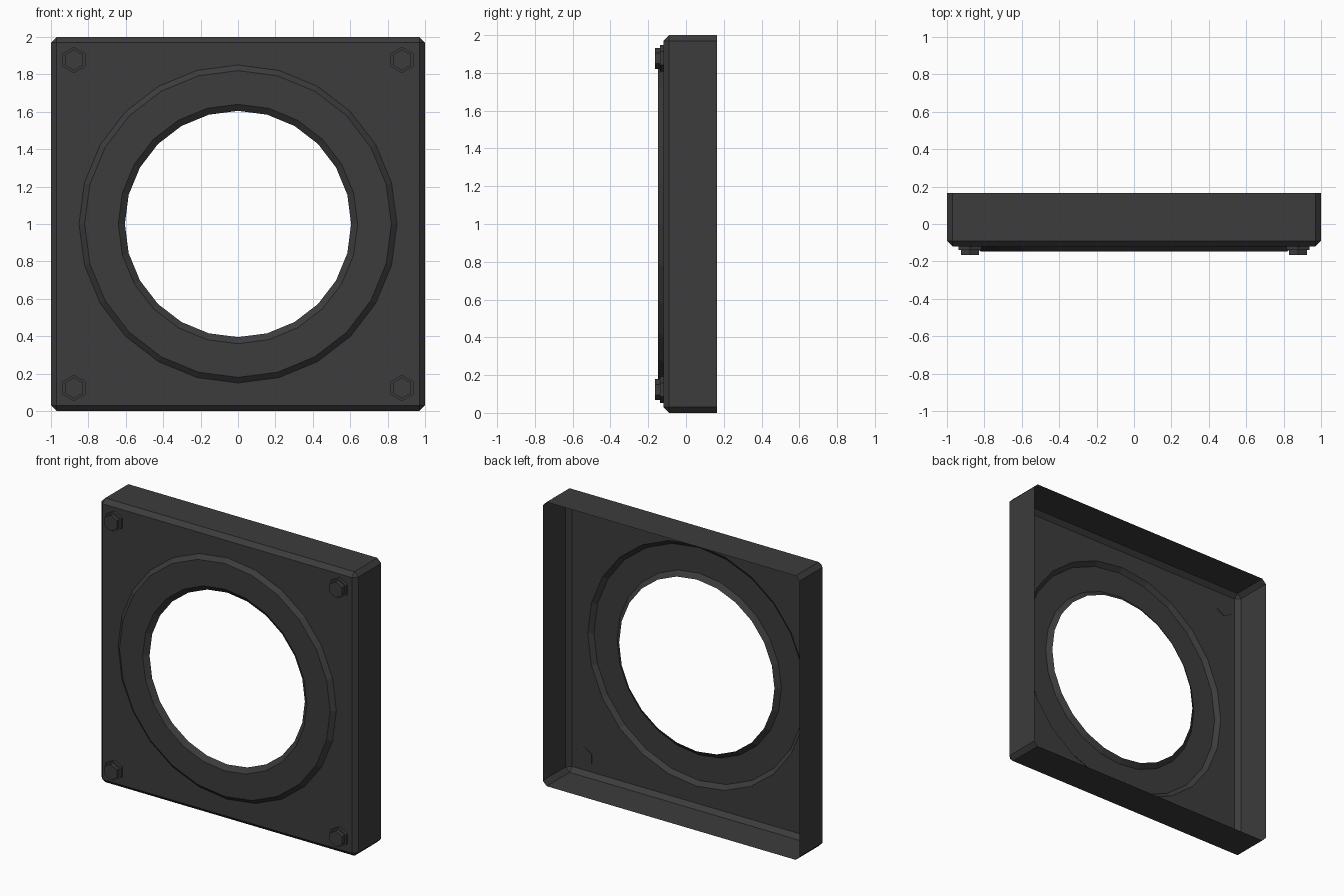
import bpy, bmesh, math
from mathutils import Vector

if "Cube" in bpy.data.objects:
    bpy.data.objects.remove(bpy.data.objects["Cube"], do_unlink=True)

FRONT, BACK, MID = -0.12, 0.165, 1.0
SIDES = 24

mat = bpy.data.materials.new("dark grey")
mat.use_nodes = True
GREY = (0.045, 0.045, 0.045, 1)
mat.diffuse_color = GREY
mat.node_tree.nodes["Principled BSDF"].inputs["Base Color"].default_value = GREY


def finish(name, bm):
    mesh = bpy.data.meshes.new(name)
    bm.to_mesh(mesh)
    bm.free()
    mesh.materials.append(mat)
    obj = bpy.data.objects.new(name, mesh)
    bpy.context.collection.objects.link(obj)


def circle(bm, radius, y, sides, cx=0.0, cz=MID):
    """Loop of vertices facing the front, starting at the top."""
    steps = [2 * math.pi * i / sides for i in range(sides)]
    return [bm.verts.new((cx + radius * math.sin(a), y, cz + radius * math.cos(a)))
            for a in steps]


def lathe(bm, profile, sides, cx=0.0, cz=MID):
    """Skin a (radius, y) profile listed from the outside in, facing the front."""
    loops = [circle(bm, r, y, sides, cx, cz) for r, y in profile]
    for a, b in zip(loops, loops[1:]):
        for i in range(sides):
            j = (i + 1) % sides
            bm.faces.new((a[i], b[i], b[j], a[j]))
    return loops


# Housing: chamfered box, open at the back, with a round opening in front
bm = bmesh.new()
bmesh.ops.create_cube(bm, size=2)
for v in bm.verts:
    v.co = (v.co.x, FRONT if v.co.y < 0 else 0.5, v.co.z + MID)
bmesh.ops.bevel(bm, geom=bm.edges[:], offset=0.03, offset_type='OFFSET',
                segments=1, affect='EDGES', profile=0.5)
bmesh.ops.bisect_plane(bm, geom=bm.verts[:] + bm.edges[:] + bm.faces[:],
                       plane_co=(0, BACK, 0), plane_no=(0, 1, 0), clear_outer=True)
front = min(bm.faces, key=lambda f: f.calc_center_median().y)
rim = list(front.edges)
bmesh.ops.delete(bm, geom=[front], context='FACES_ONLY')
loop = circle(bm, 0.85, FRONT, SIDES)
rim += [bm.edges.new((loop[i], loop[(i + 1) % SIDES])) for i in range(SIDES)]
bmesh.ops.triangle_fill(bm, edges=rim, use_beauty=True, normal=Vector((0, -1, 0)))
bm.normal_update()
wrong = [f for f in bm.faces if f.normal.y > 0.9]
if wrong:
    bmesh.ops.reverse_faces(bm, faces=wrong)
finish("housing", bm)

# Raised ring with sloped outer and inner edges
bm = bmesh.new()
lathe(bm, [(0.85, FRONT), (0.82, -0.147), (0.64, -0.147), (0.605, FRONT)], SIDES)
finish("raised_ring", bm)

# Hexagonal bolts with washers in the four corners
for side, x in (("left", 0.877), ("right", -0.877)):
    for level, z in (("upper", 1.877), ("lower", 0.123)):
        bm = bmesh.new()
        loops = lathe(bm, [(0.07, FRONT + 0.003), (0.07, -0.138), (0.056, -0.138),
                           (0.056, -0.165)], 6, x, z)
        bm.faces.new(loops[0])
        bm.faces.new(loops[-1])
        bmesh.ops.recalc_face_normals(bm, faces=bm.faces[:])
        finish(f"{level}_{side}_bolt", bm)
